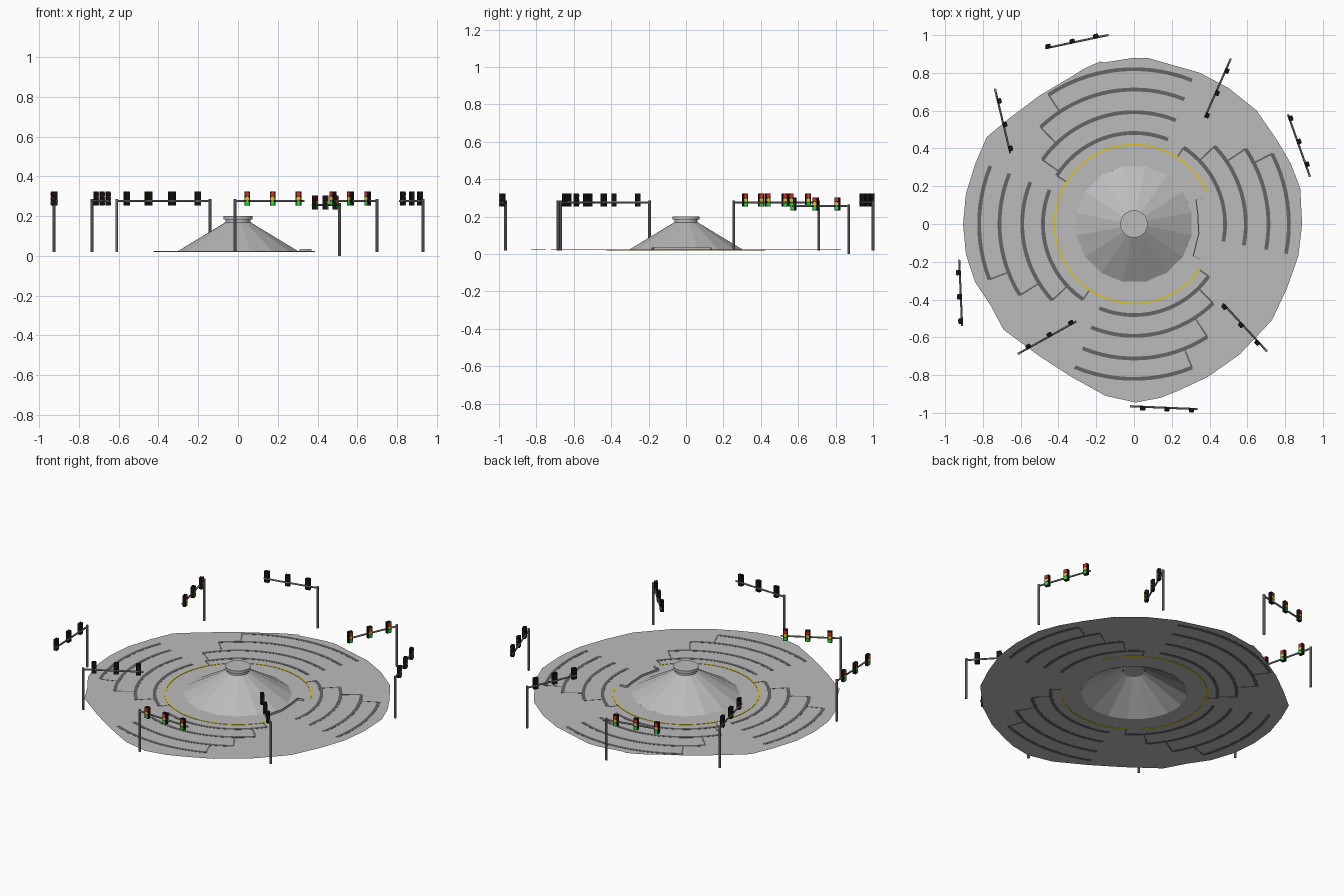
import bpy, bmesh, math
from mathutils import Vector, Matrix

if "Cube" in bpy.data.objects:
    bpy.data.objects.remove(bpy.data.objects["Cube"])

def material(name, r, g, b):
    m = bpy.data.materials.new(name)
    m.diffuse_color = (r, g, b, 1)
    m.use_nodes = True
    m.node_tree.nodes["Principled BSDF"].inputs["Base Color"].default_value = m.diffuse_color
    return m

PAVE = material("pale_concrete", 0.50, 0.50, 0.50)
MARK = material("dark_grey_marking", 0.13, 0.13, 0.13)
EDGE = material("yellow_line", 0.72, 0.56, 0.01)
STEEL = material("mast_grey", 0.28, 0.28, 0.28)
BLACK = material("signal_black", 0.006, 0.006, 0.006)
RED = material("signal_red", 0.85, 0.02, 0.01)
AMBER = material("signal_amber", 0.85, 0.60, 0.01)
GREEN = material("signal_green", 0.01, 0.75, 0.03)
Z = 0.022  # pavement level

def finish(name, bm, mats):
    me = bpy.data.meshes.new(name)
    bm.to_mesh(me)
    bm.free()
    for m in mats:
        me.materials.append(m)
    ob = bpy.data.objects.new(name, me)
    bpy.context.collection.objects.link(ob)
    return ob

def polar(r, deg, z=Z):
    a = math.radians(deg)
    return Vector((r * math.cos(a), r * math.sin(a), z))

def loft(bm, rings, closed=True):
    """Skin a list of equal-length point rows."""
    rows = [[bm.verts.new(p) for p in ring] for ring in rings]
    n = len(rows[0])
    for a, b in zip(rows, rows[1:]):
        for i in range(n if closed else n - 1):
            j = (i + 1) % n
            bm.faces.new((a[i], a[j], b[j], b[i]))
    return rows

def band(bm, r0, r1, a0, a1, h):
    """Thin curved plate lying through the pavement, visible from both sides."""
    n = max(1, round(abs(a1 - a0) / 4))
    pts = []
    for i in range(n + 1):
        a = a0 + (a1 - a0) * i / n
        pts.append([polar(r0, a, Z - h), polar(r1, a, Z - h),
                    polar(r1, a, Z + h), polar(r0, a, Z + h)])
    rows = loft(bm, pts)
    bm.faces.new(rows[0][::-1])
    bm.faces.new(rows[-1])

def rod(bm, p, q, r, sides=8):
    p, q = Vector(p), Vector(q)
    d = q - p
    m = Matrix.Translation((p + q) / 2) @ d.to_track_quat('Z', 'Y').to_matrix().to_4x4()
    bmesh.ops.create_cone(bm, cap_ends=True, segments=sides, radius1=r, radius2=r,
                          depth=d.length, matrix=m)

# Pavement: irregular sheet with a hole under the central cone
outline = [(-.18, .86), (-.16, .855), (0, .88), (.07, .88), (.35, .80), (.50, .72), (.65, .60),
           (.76, .44), (.83, .32), (.88, .19), (.89, 0), (.87, -.17), (.81, -.34), (.73, -.51),
           (.56, -.69), (.39, -.81), (.24, -.88), (.14, -.92), (.01, -.945), (-.15, -.91),
           (-.33, -.81), (-.50, -.70), (-.69, -.56), (-.76, -.43), (-.84, -.31), (-.89, -.16),
           (-.905, 0), (-.89, .16), (-.84, .32), (-.78, .46), (-.66, .56), (-.50, .68),
           (-.34, .775), (-.26, .825)]
bm = bmesh.new()
outer = [Vector((x, y, Z)) for x, y in outline]
inner = [Vector((x, y, 0)).normalized() * 0.305 + Vector((0, 0, Z)) for x, y in outline]
loft(bm, [inner, outer])
bmesh.ops.recalc_face_normals(bm, faces=bm.faces)
if sum(f.normal.z for f in bm.faces) < 0:
    bmesh.ops.reverse_faces(bm, faces=bm.faces)
finish("pavement", bm, [PAVE])

# Lane markings: four spiralling groups of arcs with radial steps at their ends
radii = [0.82, 0.712, 0.592, 0.482, 0.42]
groups = {"east": (-11, (27, 34, 44, 57)), "north": (68, (123.5, 134, 145, 148)),
          "west": (158, (201, 212, 223, 236)), "south": (247.5, (292, 303, 315, 325))}
for side, (start, ends) in groups.items():
    bm = bmesh.new()
    for i, end in enumerate(ends):
        r = radii[i]
        band(bm, r - .010, r + .010, start, end, .001)
        half = math.degrees(.0045 / r)
        band(bm, radii[i + 1], r, end - half, end + half, .0008)
    finish("lane_marking_" + side, bm, [MARK])

# Yellow edge line, open towards the east entrance
bm = bmesh.new()
band(bm, .416, .425, 24, 326, .002)
finish("yellow_edge_line", bm, [EDGE])

# Low curb and ramp in the east opening
curb = [(.365, .135), (.325, .13), (.335, .05), (.34, -.05), (.31, -.17), (.35, -.185)]
bm = bmesh.new()
loft(bm, [[(x, y, Z) for x, y in curb], [(x, y, Z + .012) for x, y in curb],
          [(x + .006, y, Z + .012) for x, y in curb], [(x + .006, y, Z) for x, y in curb]], False)
finish("entrance_curb", bm, [PAVE])

# Central cone: faceted, slightly pleated, open below
N = 32
bm = bmesh.new()
loft(bm, [[polar(.312 if i % 2 else .304, 360 * i / N) for i in range(N)],
          [polar(.065, 360 * (i + .3) / N, .168) for i in range(N)]])
finish("central_cone", bm, [PAVE])

# Round cap on the cone: neck and wider rim
bm = bmesh.new()
rows = loft(bm, [[polar(r, 360 * i / N, z) for i in range(N)]
                 for r, z in ((.062, .164), (.062, .184), (.073, .184), (.073, .201))])
bm.faces.new(rows[0][::-1])
bm.faces.new(rows[-1])
finish("cone_cap", bm, [PAVE])

# One signal head: black box with three lenses facing -y
def signal_head(name):
    bm = bmesh.new()
    bmesh.ops.create_cube(bm, size=1, matrix=Matrix.Diagonal((.028, .020, .070, 1)))
    for i, z in enumerate((.0225, 0, -.0225)):
        old = set(bm.faces)
        rod(bm, (0, -.009, z), (0, -.0125, z), .0108, 12)
        for f in set(bm.faces) - old:
            f.material_index = i + 1
    return finish(name, bm, [BLACK, RED, AMBER, GREEN])

# Masts: pole foot, arm tip, base height, side of the arm the lamps face
masts = [((-.14, 1.0), (-.47, .93), .02, 1), ((.51, .87), (.375, .565), 0, -1),
         ((.93, .255), (.815, .58), .02, 1), ((.70, -.67), (.47, -.42), .02, -1),
         ((-.015, -.965), (.335, -.98), .02, 1), ((-.61, -.685), (-.305, -.515), .02, -1),
         ((-.925, -.195), (-.91, -.54), .02, 1), ((-.735, .71), (-.655, .375), .02, -1)]
for k, (foot, tip, base, s) in enumerate(masts, 1):
    foot, tip = Vector(foot), Vector(tip)
    d = (tip - foot).normalized()
    face = Vector((d.y, -d.x)) * s
    arm_z = base + .256
    bm = bmesh.new()
    rod(bm, (*foot, base), (*foot, arm_z + .010), .0075)
    rod(bm, (*foot, arm_z), (*tip, arm_z), .0055)
    finish(f"mast_{k}", bm, [STEEL])
    for j, t in enumerate((.062, .19, .32), 1):
        head = signal_head(f"mast_{k}_signal_{j}")
        head.location = (*(foot + d * t + face * .007), arm_z + .012)
        head.rotation_euler.z = math.atan2(face.x, -face.y)
